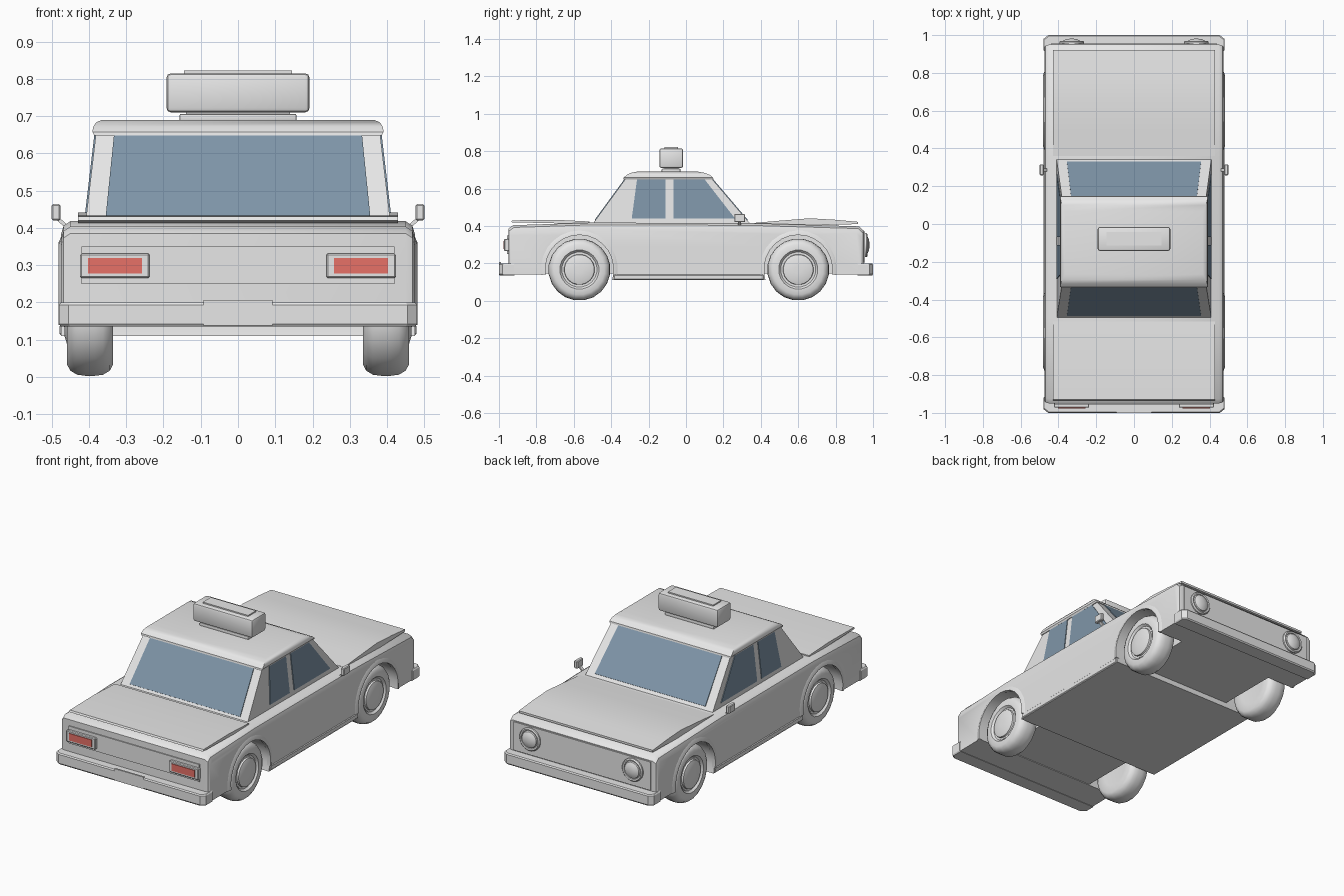
import bpy, bmesh, math
from mathutils import Vector

if "Cube" in bpy.data.objects:
    bpy.data.objects.remove(bpy.data.objects["Cube"])


def material(name, rgb):
    m = bpy.data.materials.new(name)
    m.diffuse_color = (*rgb, 1)
    m.use_nodes = True
    m.node_tree.nodes["Principled BSDF"].inputs["Base Color"].default_value = m.diffuse_color
    return m


PAINT = material("grey paint", (0.8, 0.8, 0.8))
GLASS = material("blue glass", (0.21, 0.30, 0.39))
RED = material("red lens", (0.88, 0.18, 0.15))


def finish(name, bm, mat, smooth=True):
    bmesh.ops.recalc_face_normals(bm, faces=bm.faces)
    me = bpy.data.meshes.new(name)
    bm.to_mesh(me)
    bm.free()
    me.materials.append(mat)
    ob = bpy.data.objects.new(name, me)
    bpy.context.collection.objects.link(ob)
    if smooth:
        bpy.ops.object.select_all(action='DESELECT')
        ob.select_set(True)
        bpy.context.view_layer.objects.active = ob
        bpy.ops.object.shade_smooth_by_angle(angle=math.radians(35))
    return ob


def loft(name, rings, mat=PAINT, smooth=True, closed=False):
    """Bridge rings of points; cap the ends unless the rings form a loop."""
    bm = bmesh.new()
    vs = [[bm.verts.new(p) for p in r] for r in rings]
    pairs = list(zip(vs, vs[1:])) + ([(vs[-1], vs[0])] if closed else [])
    n = len(vs[0])
    for a, b in pairs:
        for i in range(n):
            j = (i + 1) % n
            bm.faces.new((a[i], a[j], b[j], b[i]))
    if not closed:
        bm.faces.new(vs[0])
        bm.faces.new(vs[-1])
    return finish(name, bm, mat, smooth)


def box(name, x, y, z, mat=PAINT, bevel=0.0, segments=2):
    bm = bmesh.new()
    bmesh.ops.create_cube(bm, size=1)
    for v in bm.verts:
        v.co = [(lo + hi) / 2 + c * (hi - lo) for c, (lo, hi) in zip(v.co, (x, y, z))]
    if bevel:
        bmesh.ops.bevel(bm, geom=bm.edges[:], offset=bevel, segments=segments,
                        profile=0.5, affect='EDGES')
    return finish(name, bm, mat, bevel > 0)


def lathe(name, profile, centre, axis, segs=20):
    """Turn (radius, offset) pairs about the x or y axis through centre."""
    rings = []
    for r, a in profile:
        ring = []
        for i in range(segs):
            t = 2 * math.pi * (i + 0.5) / segs
            c, s = r * math.cos(t), r * math.sin(t)
            ring.append(Vector(centre) + Vector((a, c, s) if axis == 'x' else (c, a, s)))
        rings.append(ring)
    return loft(name, rings)


def plate(name, corners, mat, thick=0.008):
    """Thin plate on four corners, thickened both ways along its normal."""
    c = [Vector(p) for p in corners]
    n = (c[1] - c[0]).cross(c[2] - c[0]).normalized() * thick / 2
    return loft(name, [[p - n for p in c], [p + n for p in c]], mat, False)


def arc(y, z, r, a0, a1, n=14):
    return [(y + r * math.cos(math.radians(a0 + (a1 - a0) * i / n)),
             z + r * math.sin(math.radians(a0 + (a1 - a0) * i / n))) for i in range(n + 1)]


AXLES = (-0.57, 0.60)
AXLE_Z = 0.167

# Lower body: side profile with wheel arches, upper edge rounded across x
under = ([(-0.95, 0.14)] + arc(AXLES[0], 0.17, 0.185, 189, -19)
         + arc(AXLES[1], 0.17, 0.185, 199, -9) + [(0.95, 0.14)])
top = [(0.95, 0.375), (0.925, 0.398), (0.35, 0.415), (-0.5, 0.418), (-0.925, 0.404), (-0.95, 0.385)]
rings = []
for x, drop, pull in ((-0.475, 0.035, 0.985), (-0.468, 0.012, 0.995), (-0.45, 0, 1),
                      (0.45, 0, 1), (0.468, 0.012, 0.995), (0.475, 0.035, 0.985)):
    rings.append([(x, y * (pull if abs(y) > 0.9 else 1), z) for y, z in under]
                 + [(x, y * (pull if abs(y) > 0.9 else 1), z - drop) for y, z in top])
loft("body", rings)
box("inner_floor", (-0.31, 0.31), (-0.93, 0.93), (0.145, 0.38))

# Lids over the trunk and engine
for nm, path in (("trunk_lid", [(-0.935, 0.42), (-0.93, 0.43), (-0.7, 0.433), (-0.515, 0.424), (-0.515, 0.41)]),
                 ("hood", [(0.92, 0.41), (0.92, 0.422), (0.80, 0.433), (0.66, 0.441), (0.5, 0.428),
                           (0.36, 0.416), (0.36, 0.40), (0.66, 0.404)])):
    loft(nm, [[(x, y, z) for y, z in path] for x in (-0.43, 0.43)])


def layer(z, y0, y1, x):
    return [(-x, y0, z), (x, y0, z), (x, y1, z), (-x, y1, z)]


# Cabin and overhanging rounded roof
loft("cabin", [layer(0.40, -0.507, 0.353, 0.411), layer(0.655, -0.321, 0.136, 0.381)], smooth=False)
loft("roof", [layer(0.648, -0.335, 0.147, 0.386), layer(0.658, -0.333, 0.145, 0.391),
              layer(0.673, -0.317, 0.127, 0.388), layer(0.684, -0.295, 0.100, 0.380),
              layer(0.69, -0.265, 0.065, 0.365)])


def slope(z, low, high):
    return low + (high - low) * (z - 0.40) / 0.255


# Windows
for nm, lo, hi in (("rear_window", -0.507, -0.321), ("windscreen", 0.353, 0.136)):
    a, b = 0.43, 0.646
    plate(nm, [(-0.355, slope(a, lo, hi), a), (0.355, slope(a, lo, hi), a),
               (0.333, slope(b, lo, hi), b), (-0.333, slope(b, lo, hi), b)], GLASS)
SIDE_PANES = {"rear_side_window": [(-0.29, 0.44), (-0.11, 0.44), (-0.11, 0.648), (-0.262, 0.648)],
              "front_side_window": [(-0.068, 0.44), (0.262, 0.44), (0.215, 0.50), (0.10, 0.648), (-0.068, 0.648)]}
for s in (-1, 1):
    for nm, pts in SIDE_PANES.items():
        plate(nm, [(s * slope(z, 0.411, 0.381), y, z) for y, z in pts], GLASS)

# Bumpers with chamfered corners
for s, nm in ((-1, "rear_bumper"), (1, "front_bumper")):
    outline = [(-0.48, 0.92), (-0.48, 0.98), (-0.455, 1.0), (0.455, 1.0), (0.48, 0.98), (0.48, 0.92)]
    loft(nm, [[(x * k, s * (y - (1 - k) * 0.5), z) for x, y in outline]
              for z, k in ((0.135, 0.99), (0.142, 1), (0.193, 1), (0.2, 0.99))], smooth=False)
box("number_plate", (-0.092, 0.092), (-1.0, -0.99), (0.138, 0.206))
box("rear_panel", (-0.42, 0.42), (-0.956, -0.94), (0.25, 0.35))
box("front_panel", (-0.44, 0.44), (0.94, 0.956), (0.205, 0.37))

# Roof sign
box("sign_base", (-0.157, 0.157), (-0.13, -0.03), (0.685, 0.706), bevel=0.004)
box("sign_stem", (-0.14, 0.14), (-0.115, -0.04), (0.70, 0.72))
box("sign_box", (-0.192, 0.192), (-0.143, -0.015), (0.71, 0.815), bevel=0.012)
box("sign_cap", (-0.145, 0.145), (-0.115, -0.042), (0.81, 0.822))

TYRE = [(0.09, -0.058), (0.135, -0.062), (0.152, -0.053), (0.163, -0.035), (0.166, -0.012),
        (0.166, 0.012), (0.163, 0.035), (0.152, 0.053), (0.135, 0.062), (0.105, 0.062), (0.094, 0.05)]
HUB = [(0.092, 0.0), (0.092, 0.052), (0.082, 0.052), (0.08, 0.062), (0.06, 0.068), (0.02, 0.07)]
for s in (-1, 1):
    # Wheels, hubcaps and arch flares
    for y, tag in zip(AXLES, ("rear", "front")):
        c = (s * 0.397, y, AXLE_Z)
        lathe(tag + "_tyre", [(r, a * s) for r, a in TYRE], c, 'x')
        lathe(tag + "_hubcap", [(r, a * s) for r, a in HUB], c, 'x')
        inner, outer = arc(y, 0.17, 0.182, 189, -9), arc(y, 0.17, 0.208, 189, -9)
        loft(tag + "_arch_flare",
             [[(s * 0.46, a[0], a[1]), (s * 0.482, a[0], a[1]), (s * 0.482, b[0] * 0.3 + a[0] * 0.7, b[1] * 0.3 + a[1] * 0.7),
               (s * 0.474, b[0], b[1])] for a, b in zip(inner, outer)])
    # Sill strip
    box("sill", tuple(sorted((s * 0.46, s * 0.479))), (-0.385, 0.415), (0.112, 0.14), bevel=0.004, segments=1)
    # Tail lamps
    box("tail_lamp_frame", tuple(sorted((s * 0.237, s * 0.424))), (-0.972, -0.945), (0.265, 0.331), bevel=0.004, segments=1)
    box("tail_lamp_lens", tuple(sorted((s * 0.257, s * 0.403))), (-0.976, -0.968), (0.278, 0.319), RED)
    # Headlamps
    lathe("headlamp", [(0.066, -0.02), (0.066, 0.014), (0.06, 0.02), (0.052, 0.018), (0.05, 0.012), (0.046, 0.02),
                       (0.03, 0.028), (0.01, 0.031)], (s * 0.33, 0.95, 0.298), 'y')
    # Door mirrors
    box("mirror", tuple(sorted((s * 0.477, s * 0.5))), (0.258, 0.316), (0.42, 0.464), bevel=0.004, segments=1)
    loft("mirror_stem", [[(s * x, y, z) for x, y in ((x0, 0.277), (x0 + 0.014, 0.277), (x0 + 0.014, 0.295), (x0, 0.295))]
                         for x0, z in ((0.45, 0.395), (0.455, 0.405), (0.482, 0.43))], smooth=False)
